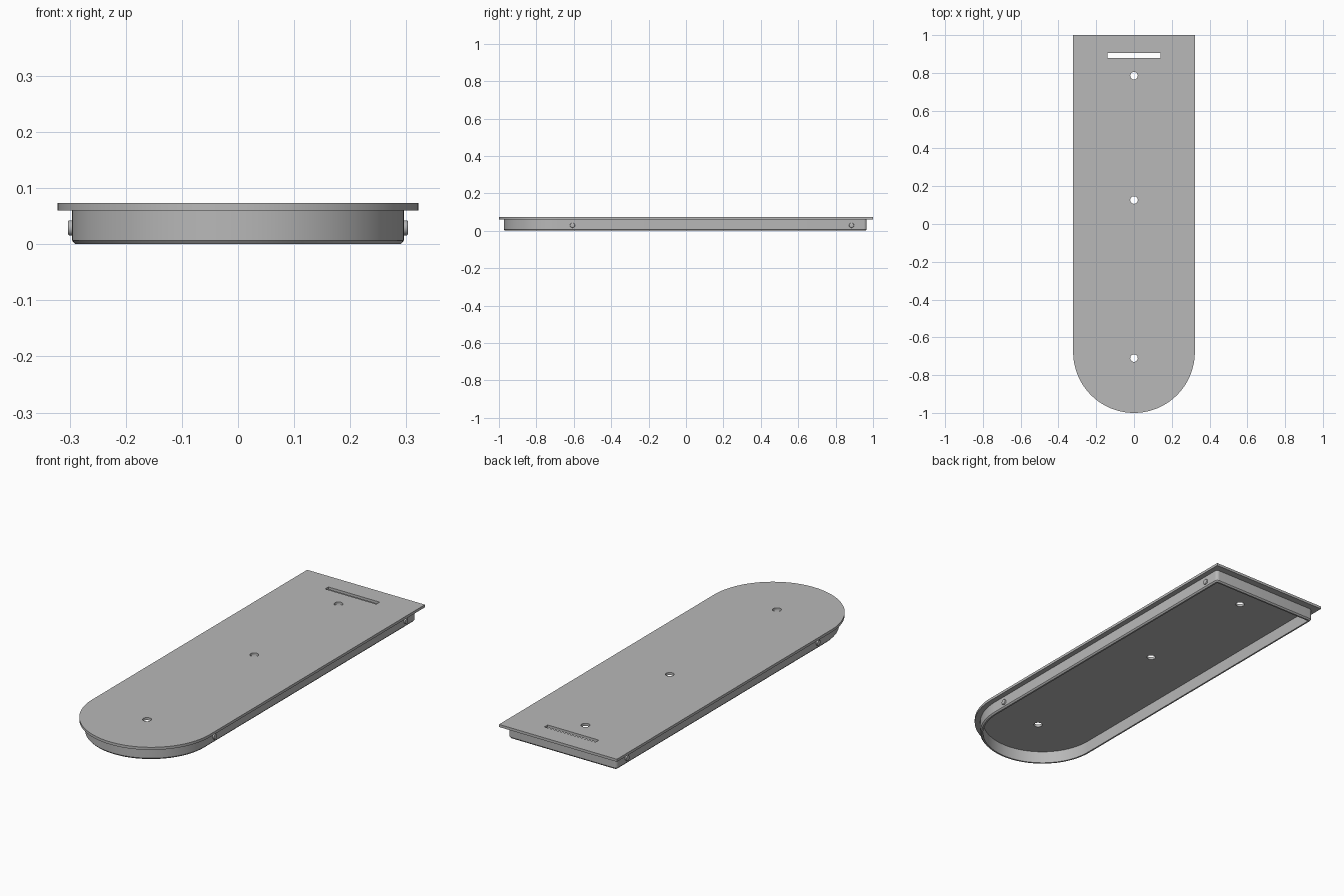
import bpy, bmesh
from math import sin, cos, pi, radians
from mathutils import Matrix

cube = bpy.data.objects.get("Cube")
if cube:
    bpy.data.objects.remove(cube, do_unlink=True)

GREY = (0.48, 0.48, 0.48, 1)
grey = bpy.data.materials.new("plain grey")
grey.use_nodes = True
grey.diffuse_color = GREY
grey.node_tree.nodes["Principled BSDF"].inputs["Base Color"].default_value = GREY

ARC_Y = -0.678        # centre of the round front end
PLATE_Z, TOP_Z = 0.06, 0.073


def arc(cx, cy, r, start, end, steps):
    return [(cx + r * cos(start + (end - start) * i / steps),
             cy + r * sin(start + (end - start) * i / steps)) for i in range(steps + 1)]


def outline(half, back, corner=0):
    """Round at the front, square at the back with optional corner radius."""
    pts = arc(0, ARC_Y, half, pi, 2 * pi, 64)
    if corner:
        pts += arc(half - corner, back - corner, corner, 0, pi / 2, 6)
        pts += arc(corner - half, back - corner, corner, pi / 2, pi, 6)
    else:
        pts += [(half, back), (-half, back)]
    return pts


def add_loop(bm, pts, z):
    verts = [bm.verts.new((x, y, z)) for x, y in pts]
    edges = [bm.edges.new((verts[i - 1], verts[i])) for i in range(len(verts))]
    return verts, edges


def finish(bm, name):
    bmesh.ops.recalc_face_normals(bm, faces=bm.faces)
    mesh = bpy.data.meshes.new(name)
    bm.to_mesh(mesh)
    bm.free()
    mesh.materials.append(grey)
    obj = bpy.data.objects.new(name, mesh)
    bpy.context.collection.objects.link(obj)
    bpy.ops.object.select_all(action='DESELECT')
    obj.select_set(True)
    bpy.context.view_layer.objects.active = obj
    bpy.ops.object.shade_smooth_by_angle(angle=radians(30))
    return obj


# Cover plate with three screw holes and a slot
bm = bmesh.new()
loops = [outline(0.322, 1.0)]
loops += [arc(0, y, 0.02, 0, 2 * pi, 32)[:-1] for y in (0.785, 0.127, -0.71)]
loops.append([(-0.14, 0.88), (0.14, 0.88), (0.14, 0.906), (-0.14, 0.906)])
edges = [e for pts in loops for e in add_loop(bm, pts, PLATE_Z)[1]]
bmesh.ops.triangle_fill(bm, edges=edges, use_beauty=True)
sheet = bmesh.ops.extrude_face_region(bm, geom=bm.faces[:], use_keep_orig=True)
top = [g for g in sheet["geom"] if isinstance(g, bmesh.types.BMVert)]
bmesh.ops.translate(bm, verts=top, vec=(0, 0, TOP_Z - PLATE_Z))
finish(bm, "cover_plate")

# Hollow rim under the plate, chamfered along its lower outer edge
bm = bmesh.new()
section = [(0, PLATE_Z), (0, 0.007), (0.006, 0), (0.014, 0), (0.014, PLATE_Z)]
rings = [add_loop(bm, outline(0.296 - d, 0.966 - d, 0.016 - d), z)[0] for d, z in section]
for a, b in zip(rings, rings[1:]):
    for i in range(len(a)):
        bm.faces.new((a[i - 1], a[i], b[i], b[i - 1]))
finish(bm, "rim_wall")

# Small locating pegs on both sides of the rim
for side, label in ((1, "left"), (-1, "right")):
    for y, place in ((-0.607, "front"), (0.885, "back")):
        bm = bmesh.new()
        bmesh.ops.create_cone(bm, cap_ends=True, segments=24, radius1=0.0135,
                              radius2=0.0135, depth=0.014,
                              matrix=Matrix.Translation((side * 0.296, y, 0.029))
                              @ Matrix.Rotation(side * pi / 2, 4, 'Y'))
        tip = [e for e in bm.edges if all(v.co.x * side > 0.3 for v in e.verts)]
        bmesh.ops.bevel(bm, geom=tip, offset=0.003, segments=3, profile=0.5, affect='EDGES')
        finish(bm, f"{place}_{label}_peg")
